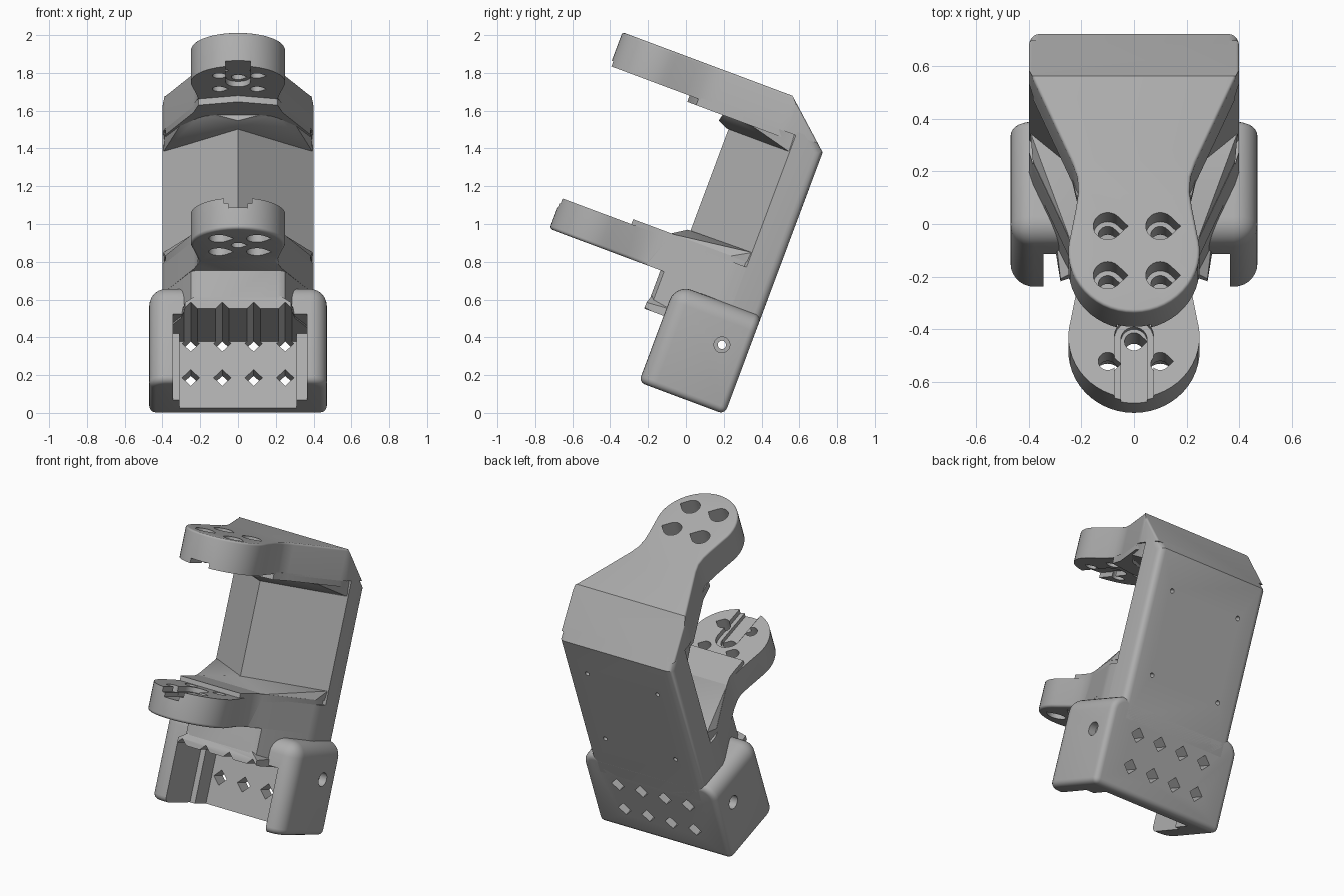
import bpy, bmesh, math
from mathutils import Matrix, Vector

cube = bpy.data.objects.get("Cube")
if cube:
    bpy.data.objects.remove(cube, do_unlink=True)

TILT = Matrix.Rotation(math.radians(-20.5), 4, 'X')
BACK, FLOOR = 0.195, 0.065        # rear face and bottom of the upright bracket
HUB = -0.77                       # centre of both round arm ends

mat = bpy.data.materials.new("matte_grey")
mat.use_nodes = True
GREY = (0.42, 0.42, 0.42, 1)
mat.diffuse_color = GREY
mat.node_tree.nodes["Principled BSDF"].inputs["Base Color"].default_value = GREY


# ---------- helpers ----------
def mirrored(half):
    """Close a right-hand outline, listed front to back, by mirroring it in x."""
    return half + [(-x, y) for x, y in reversed(half) if x > 1e-5]


def prism(pts, lo, hi, axis='Z'):
    bm = bmesh.new()
    if axis == 'X':
        place = lambda p, h: (h, p[0], p[1])
    elif axis == 'Y':
        place = lambda p, h: (p[0], h, p[1])
    else:
        place = lambda p, h: (p[0], p[1], h)
    low = [bm.verts.new(place(p, lo)) for p in pts]
    high = [bm.verts.new(place(p, hi)) for p in pts]
    bm.faces.new(low[::-1])
    bm.faces.new(high)
    n = len(pts)
    for i in range(n):
        j = (i + 1) % n
        bm.faces.new((low[i], low[j], high[j], high[i]))
    bmesh.ops.recalc_face_normals(bm, faces=bm.faces)
    return bm


def box(x0, x1, y0, y1, z0, z1):
    return prism([(x0, y0), (x1, y0), (x1, y1), (x0, y1)], z0, z1)


def hull(points):
    bm = bmesh.new()
    for x, y, z in points:
        for s in ((1, -1) if x else (1,)):
            bm.verts.new((s * x, y, z))
    bmesh.ops.convex_hull(bm, input=bm.verts)
    bmesh.ops.recalc_face_normals(bm, faces=bm.faces)
    return bm


def bevel(bm, test, width, segments=5):
    edges = [e for e in bm.edges if test(e.verts[0].co, e.verts[1].co)]
    bmesh.ops.bevel(bm, geom=edges, offset=width, segments=segments,
                    profile=0.5, affect='EDGES', clamp_overlap=True)


def slope_cut(bm):
    """Slice off the upper rear corner."""
    bmesh.ops.bisect_plane(bm, geom=bm.verts[:] + bm.edges[:] + bm.faces[:],
                           plane_co=(0, BACK, 1.545), plane_no=(0, 0.225, 0.255),
                           clear_outer=True)
    bmesh.ops.holes_fill(bm, edges=[e for e in bm.edges if e.is_boundary])
    bmesh.ops.recalc_face_normals(bm, faces=bm.faces)


def on_slope(v):
    return abs((v.y - BACK) * 0.225 + (v.z - 1.545) * 0.255) < 1e-4


def raw_object(name, bm):
    me = bpy.data.meshes.new(name)
    bm.to_mesh(me)
    bm.free()
    ob = bpy.data.objects.new(name, me)
    bpy.context.collection.objects.link(ob)
    return ob


def part(name, bm, cutters=()):
    """Make an object, subtract the cutters, then tilt it into place."""
    ob = raw_object(name, bm)
    helpers = []
    for c in cutters:
        cut = raw_object("cutter", c)
        cut.hide_render = True
        mod = ob.modifiers.new("cut", 'BOOLEAN')
        mod.operation, mod.solver, mod.object = 'DIFFERENCE', 'EXACT', cut
        helpers.append(cut)
    bpy.context.view_layer.update()
    ob.data = bpy.data.meshes.new_from_object(
        ob.evaluated_get(bpy.context.evaluated_depsgraph_get()))
    ob.modifiers.clear()
    for h in helpers:
        bpy.data.objects.remove(h, do_unlink=True)
    ob.data.transform(TILT)
    ob.data.materials.clear()
    ob.data.materials.append(mat)
    bpy.ops.object.select_all(action='DESELECT')
    ob.select_set(True)
    bpy.context.view_layer.objects.active = ob
    bpy.ops.object.shade_smooth_by_angle(angle=math.radians(32))
    return ob


def circle(cx, cy, r, n=24):
    return [(cx + r * math.cos(2 * math.pi * i / n),
             cy + r * math.sin(2 * math.pi * i / n)) for i in range(n)]


def teardrop(cx, cy, r):
    arc = [math.radians(45 + 270 * i / 18) for i in range(19)]
    return [(cx + r * math.cos(a), cy + r * math.sin(a)) for a in arc] + [(cx + 1.41 * r, cy)]


def diamonds():
    """Square mounting channels, two rows of four."""
    d = 0.046
    return [prism([(x + d, z), (x, z + d), (x - d, z), (x, z - d)], -0.6, 0.4, 'Y')
            for x in (-0.25, -0.083, 0.083, 0.25) for z in (0.236, 0.43)]


def arm_holes(lo, hi, bore_lo, bore_hi):
    cuts = []
    for x in (-0.1, 0.1):
        for y in (HUB - 0.1, HUB + 0.1):
            cuts.append(prism(teardrop(x, y, 0.036), lo, hi))
            cuts.append(prism(teardrop(x, y, 0.055), bore_lo, bore_hi))
    return cuts


def slot(lo, hi, half):
    """Round-ended groove running out through the arm tip."""
    ends = [(half * math.cos(a), HUB + half * math.sin(a))
            for a in [math.pi * i / 12 for i in range(13)]]
    return prism([(half, -1.2)] + ends + [(-half, -1.2)], lo, hi)


# ---------- shared outlines ----------
tip = [(0.25 * math.sin(math.radians(a)), HUB - 0.25 * math.cos(math.radians(a)))
       for a in range(0, 106, 7)]
neck = [(0.22, -0.59), (0.212, -0.53), (0.215, -0.47), (0.235, -0.41)]
root = [(0.385, -0.07), (0.4, -0.02), (0.4, BACK)]
arm_outline = mirrored(tip + neck + root)
spine_outline = mirrored([(0, -0.315), (0.4, 0.03), (0.4, BACK)])

# ---------- spine with a ridged front ----------
bm = prism(spine_outline, 0.5, 1.60)
slope_cut(bm)
bevel(bm, lambda a, b: (a.y > 0.08 and b.y > 0.08 and abs(a.x) > 0.39 and a.x * b.x > 0)
      and abs(a.y - b.y) < 0.1 and abs(a.z - b.z) > 0.04, 0.04)
screw_holes = [prism(circle(x, z, 0.014, 12), 0.08, 0.3, 'Y')
               for x in (-0.25, 0.25) for z in (0.8, 1.32)]
part("spine", bm, screw_holes)

# ---------- upper arm ----------
bm = prism(arm_outline, 1.58, 1.77)
slope_cut(bm)
bevel(bm, lambda a, b: (a.z > 1.769 and b.z > 1.769 and not (on_slope(a) and on_slope(b)))
      or (on_slope(a) and on_slope(b) and abs(a.z - b.z) > 0.05), 0.04)
part("upper_arm", bm,
     arm_holes(1.5, 1.8, 1.67, 1.8) + [slot(1.5, 1.61, 0.065),
                                       prism(teardrop(0, HUB, 0.036), 1.5, 1.66)])
part("upper_pad", prism(mirrored([(0, -0.57), (0.21, -0.52), (0.235, -0.41),
                                  (0.385, -0.07), (0.385, 0.1)]), 1.545, 1.59))
part("upper_gusset", hull([(0, -0.325, 1.486), (0.395, 0.03, 1.486), (0.395, 0.1, 1.486),
                           (0, -0.38, 1.51), (0.2, -0.35, 1.55), (0.25, -0.36, 1.585),
                           (0.385, -0.07, 1.585), (0.395, 0.1, 1.585)]))

# ---------- lower arm ----------
bm = prism(mirrored(tip + neck + root[:2] + [(0.4, 0.1)]), 0.66, 0.835)
bevel(bm, lambda a, b: max(a.z, b.z) < 0.661 and min(a.y, b.y) < -0.5
      and max(a.y, b.y) < -0.4, 0.045)
part("lower_arm", bm,
     arm_holes(0.6, 0.9, 0.6, 0.74) + [slot(0.805, 0.9, 0.075), slot(0.78, 0.9, 0.05),
                                       prism(teardrop(0, HUB, 0.036), 0.6, 0.9)])
part("lower_pad", prism(mirrored([(0, -0.62), (0.213, -0.62)] + neck[1:]
                                 + [(0.385, -0.07), (0.385, 0.1)]), 0.82, 0.863))
part("lower_gusset", hull([(0, -0.40, 0.86), (0.235, -0.41, 0.86), (0.385, -0.07, 0.86),
                           (0.395, 0.1, 0.86), (0, -0.33, 0.912), (0.395, 0.03, 0.918),
                           (0.395, 0.1, 0.918)]))

# ---------- column joining the lower arm to the bracket ----------
part("column", prism(mirrored([(0.215, -0.39), (0.25, -0.37)] + root[:2] + [(0.4, 0.15)]),
                     0.44, 0.70), diamonds())
part("column_lip", hull([(0.28, -0.40, 0.44), (0.28, -0.40, 0.475), (0.22, -0.385, 0.52),
                         (0.34, 0.15, 0.44), (0.34, 0.15, 0.52), (0.31, -0.2, 0.44)]),
     diamonds())

# ---------- bracket with two side cheeks ----------
bm = box(-0.47, 0.47, -0.29, BACK, FLOOR, 0.62)
high = lambda v: v.z > 0.61
bevel(bm, lambda a, b: (high(a) and high(b) and min(a.y, b.y) < 0)
      or (a.y < -0.28 and b.y < -0.28 and abs(a.x - b.x) < 0.01), 0.09, 7)
bevel(bm, lambda a, b: min(a.y, b.y) > BACK - 1e-4 or max(a.z, b.z) < FLOOR + 1e-4, 0.035)
cuts = [box(-0.31, 0.31, -0.6, 0.10, 0, 0.45),
        box(-0.345, 0.365, -0.6, -0.02, 0, 0.45),
        box(-0.28, 0.28, -0.6, 0.02, 0.42, 0.8)]
for s in (-1, 1):
    for r, inner in ((0.042, 0.42), (0.022, 0.25)):
        cuts.append(prism(circle(0.052, 0.404, r), min(s * inner, s * 0.6),
                          max(s * inner, s * 0.6), 'X'))
part("bracket", bm, cuts + diamonds())
